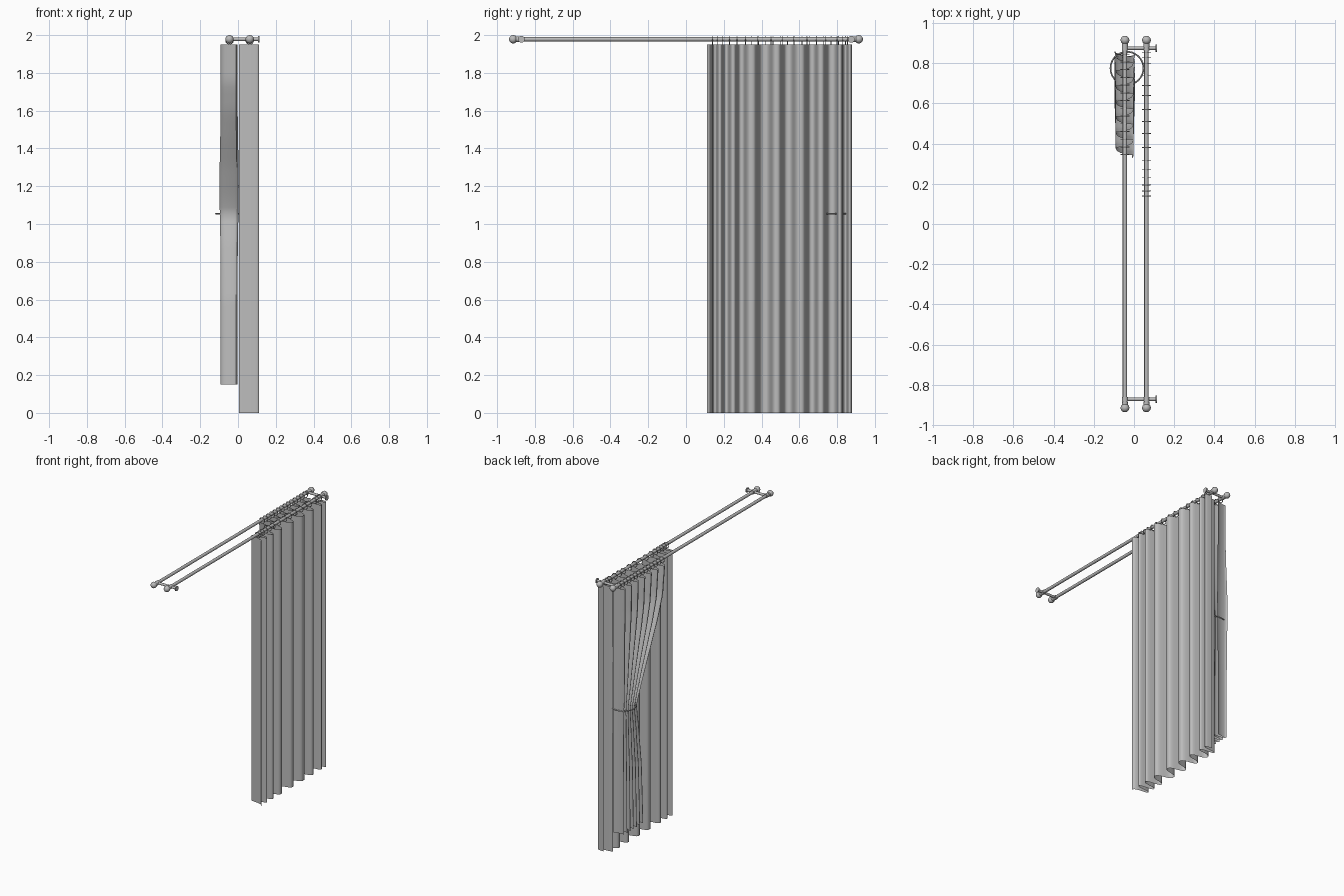
import bpy, math
from mathutils import Vector

cube = bpy.data.objects.get("Cube")
if cube:
    bpy.data.objects.remove(cube)


def material(name, value):
    m = bpy.data.materials.new(name)
    m.use_nodes = True
    m.diffuse_color = (value, value, value, 1)
    m.node_tree.nodes["Principled BSDF"].inputs["Base Color"].default_value = (value, value, value, 1)
    return m


grey = material("plain_grey", 0.5)


def finish(name, smooth=True):
    ob = bpy.context.object
    ob.name = name
    ob.data.materials.append(grey)
    if smooth:
        bpy.ops.object.shade_smooth_by_angle(angle=math.radians(40))
    return ob


def tube(name, a, b, radius, sides=16):
    a, b = Vector(a), Vector(b)
    bpy.ops.mesh.primitive_cylinder_add(vertices=sides, radius=radius, depth=(b - a).length,
                                        location=(a + b) / 2)
    ob = finish(name)
    ob.rotation_euler = (b - a).to_track_quat('Z', 'Y').to_euler()
    return ob


def ball(name, pos, radius):
    bpy.ops.mesh.primitive_uv_sphere_add(segments=16, ring_count=10, radius=radius, location=pos)
    return finish(name)


def ring(name, pos, radius, wire, upright, segments=24):
    bpy.ops.mesh.primitive_torus_add(major_radius=radius, minor_radius=wire, location=pos,
                                     major_segments=segments, minor_segments=6)
    ob = finish(name)
    if upright:
        ob.rotation_euler.x = math.pi / 2
    return ob


def sheet(name, point, columns, rows):
    """Cloth surface from a function of across (0-1) and down (0-1)."""
    verts = [point(i / columns, j / rows) for j in range(rows + 1) for i in range(columns + 1)]
    w = columns + 1
    faces = [(j * w + i, j * w + i + 1, (j + 1) * w + i + 1, (j + 1) * w + i)
             for j in range(rows) for i in range(columns)]
    mesh = bpy.data.meshes.new(name)
    mesh.from_pydata(verts, [], faces)
    ob = bpy.data.objects.new(name, mesh)
    bpy.context.collection.objects.link(ob)
    bpy.ops.object.select_all(action='DESELECT')
    ob.select_set(True)
    bpy.context.view_layer.objects.active = ob
    return finish(name)


def interpolate(points, t):
    for (t0, v0), (t1, v1) in zip(points, points[1:]):
        if t <= t1:
            return v0 + (v1 - v0) * max(0, t - t0) / (t1 - t0)
    return points[-1][1]


def pleat(phase):
    """Wave with slightly flattened crests."""
    s = math.sin(phase)
    return math.tanh(1.8 * s) / math.tanh(1.8)


ROD_Z = 1.978
WALL_ROD, ROOM_ROD = 0.062, -0.045
TOP = 1.95

# Rods with ball finials
for label, x in (("wall", WALL_ROD), ("room", ROOM_ROD)):
    tube(label + "_rod", (x, -0.89, ROD_Z), (x, 0.89, ROD_Z), 0.011)
    for side, s in (("front", -1), ("back", 1)):
        ball(f"{label}_finial_{side}", (x, s * 0.915, ROD_Z), 0.022)
        tube(f"{label}_collar_{side}", (x, s * 0.885, ROD_Z), (x, s * 0.9, ROD_Z), 0.015)

# Brackets with round wall plates
for side, y in (("front", -0.872), ("back", 0.875)):
    tube("bracket_arm_" + side, (ROOM_ROD, y, ROD_Z), (0.112, y, ROD_Z), 0.009)
    tube("bracket_plate_" + side, (0.107, y, ROD_Z), (0.114, y, ROD_Z), 0.018)
    for x in (WALL_ROD, ROOM_ROD):
        tube("bracket_cup_" + side, (x, y - 0.012, ROD_Z), (x, y + 0.012, ROD_Z), 0.015)

# Long straight curtain, crossing its rod at each ring
crossings = [0.11, 0.14, 0.165, 0.195, 0.23, 0.27, 0.315, 0.38, 0.45, 0.51,
             0.57, 0.64, 0.69, 0.74, 0.80, 0.83, 0.855, 0.88]
steps = list(enumerate(crossings))


def long_curtain(u, v):
    n = u * (len(crossings) - 1)
    return (0.057 + 0.053 * pleat(n * math.pi + math.pi / 2 * (1 - min(1, n))),
            interpolate(steps, n), TOP * (1 - v))


sheet("long_curtain", long_curtain, 17 * 12, 4)
for y in crossings[1:-1]:
    ring("long_curtain_ring", (WALL_ROD, y, 1.972), 0.02, 0.0025, True)

# Shorter curtain, gathered to the side by a tie
edge = [(0.15, 0.60), (0.6, 0.62), (0.9, 0.66), (1.055, 0.69), (1.15, 0.65), (1.3, 0.575),
        (1.45, 0.49), (1.6, 0.41), (1.75, 0.35), (1.95, 0.325)]
FOLDS = 7


def tied_curtain(u, v):
    z = TOP - 1.8 * v
    outer = interpolate(edge, z)
    phase = u * FOLDS * 2 * math.pi
    swell = 0.045 + 0.006 * math.exp(-((z - 1.2) / 0.25) ** 2)
    y = outer + (0.86 - outer) * u + 0.008 * math.sin(2 * phase)
    return (-0.047 + swell * pleat(phase + 0.6), y, z)


sheet("tied_curtain", tied_curtain, FOLDS * 20, 48)
for i in range(2 * FOLDS):
    ring("tied_curtain_ring", (ROOM_ROD, 0.345 + 0.5 * i / (2 * FOLDS - 1), 1.972), 0.02, 0.0025, True)

# Tie loop
ring("tie_loop", (-0.035, 0.775, 1.055), 0.082, 0.004, False, 40)
